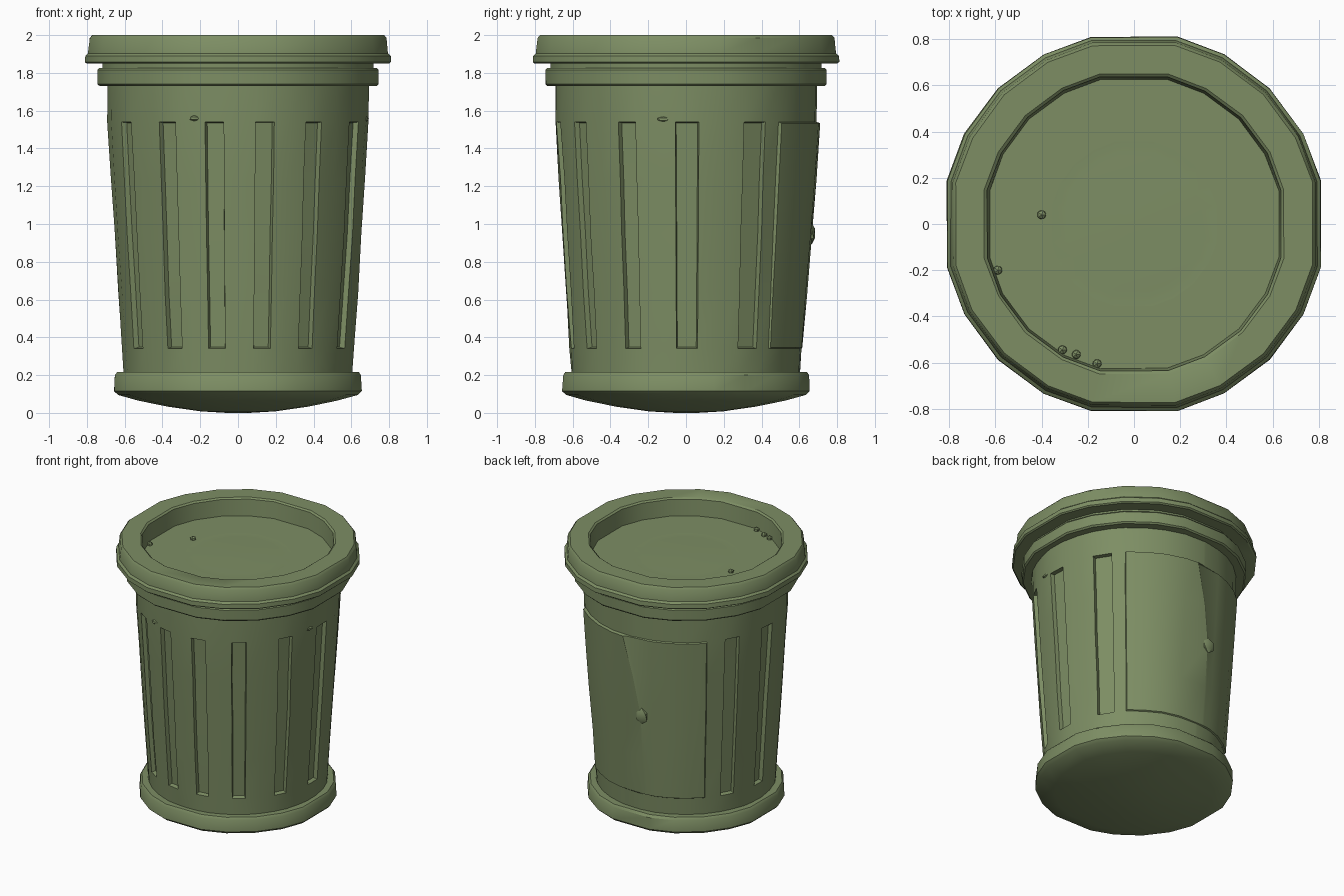
import bpy, bmesh, math, random
from math import radians, cos, sin
from mathutils import Matrix, Vector

random.seed(4)
cube = bpy.data.objects.get("Cube")
if cube:
    bpy.data.objects.remove(cube, do_unlink=True)

green = bpy.data.materials.new("olive green metal")
green.use_nodes = True
COLOUR = (0.205, 0.27, 0.127, 1)
green.diffuse_color = COLOUR
green.node_tree.nodes["Principled BSDF"].inputs["Base Color"].default_value = COLOUR


def finish(bm, name, angle=30):
    """Turn a bmesh into a shaded, coloured object."""
    mesh = bpy.data.meshes.new(name)
    bm.to_mesh(mesh)
    bm.free()
    obj = bpy.data.objects.new(name, mesh)
    bpy.context.collection.objects.link(obj)
    mesh.materials.append(green)
    bpy.ops.object.select_all(action='DESELECT')
    obj.select_set(True)
    bpy.context.view_layer.objects.active = obj
    bpy.ops.object.shade_smooth_by_angle(angle=radians(angle))
    return obj


def ring_stack(bm, profile, angles, jitter=0.0):
    """Stack rings of (radius, height) and cap both ends."""
    rings = []
    for r, z in profile:
        rings.append([bm.verts.new(((r + random.uniform(-jitter, jitter)) * cos(radians(a)),
                                    (r + random.uniform(-jitter, jitter)) * sin(radians(a)), z))
                      for a in angles])
    n = len(angles)
    for low, high in zip(rings, rings[1:]):
        for i in range(n):
            bm.faces.new((low[i], low[(i + 1) % n], high[(i + 1) % n], high[i]))
    bm.faces.new(rings[0][::-1])
    bm.faces.new(rings[-1])
    bmesh.ops.recalc_face_normals(bm, faces=bm.faces)


def azimuth(point):
    return math.degrees(math.atan2(point.y, point.x)) % 360


# Uneven twenty-sided outline shared by the lid, rim and base
outline = [q * 90 + a for q in range(4) for a in (13, 28, 45, 62, 77)]

# Base ring with bulging underside
bm = bmesh.new()
ring_stack(bm, [(0.06, 0), (0.2, 0.008), (0.38, 0.033), (0.54, 0.065), (0.65, 0.095), (0.672, 0.115),
                (0.668, 0.2), (0.655, 0.217), (0.58, 0.217)], outline, 0.002)
finish(bm, "base_ring", 35)

# Tapered body with recessed slots (direction, half width) and a repair panel at the back
slots = [(152, 4.5), (178, 4.5), (211, 4.2), (237, 4.2), (259.5, 4.2), (282, 4.2),
         (305.5, 4.2), (333, 4.2), (360.5, 5.2), (392, 5.5)]
PANEL_START, TEAR, PANEL_END = 45, 93, 137
columns = [s + side * half for s, half in slots for side in (-1, 1)]
columns += [(a[0] + b[0]) / 2 for a, b in zip(slots, slots[1:])]
columns += [PANEL_START, 56, 68, 80, TEAR, TEAR + 1.5, 105, 115, 126, PANEL_END]
columns = sorted(c % 360 for c in columns)
bm = bmesh.new()
ring_stack(bm, [(0.606, 0.2), (0.615, 0.34), (0.636, 0.64), (0.655, 0.95),
                (0.673, 1.24), (0.691, 1.54), (0.694, 1.75)], columns, 0.003)
wall = [f for f in bm.faces if len(f.verts) == 4
        and 0.34 < f.calc_center_median().z < 1.54]
slot_faces = [f for f in wall
              if any(abs((azimuth(f.calc_center_median()) - s + 180) % 360 - 180) < half - 1
                     for s, half in slots)]
panel = [f for f in wall if PANEL_START < azimuth(f.calc_center_median()) < PANEL_END]
bmesh.ops.inset_region(bm, faces=slot_faces, thickness=0.006, depth=-0.028, use_even_offset=True)
bmesh.ops.inset_region(bm, faces=panel, thickness=0.006, depth=0.009, use_even_offset=True)

# Upper part of the panel lifts away from the wall along a ragged edge
for v in {v for f in panel for v in f.verts}:
    a = azimuth(v.co)
    if a < TEAR + 0.75:
        lift = 0.01 * min(1, max(0, (v.co.z - 0.6) / 0.4))
        v.co += Vector((v.co.x, v.co.y, 0)).normalized() * lift
    if TEAR - 1 < a < TEAR + 2.5:
        turn = min(5, 20 * (1.28 - v.co.z))
        v.co.rotate(Matrix.Rotation(radians(turn), 3, 'Z'))
finish(bm, "body", 25)

# Rim band round the top of the body
bm = bmesh.new()
ring_stack(bm, [(0.66, 1.73), (0.752, 1.73), (0.763, 1.74), (0.763, 1.815),
                (0.753, 1.827), (0.67, 1.827)], outline, 0.002)
finish(bm, "rim_band", 35)

# Neck closing the gap under the lid
bm = bmesh.new()
ring_stack(bm, [(0.69, 1.8), (0.735, 1.827), (0.735, 1.87)], outline)
finish(bm, "lid_neck", 35)

# Lid with flared lip, raised rim and sunken centre
bm = bmesh.new()
ring_stack(bm, [(0.69, 1.85), (0.822, 1.85), (0.832, 1.858), (0.83, 1.89), (0.815, 1.903),
                (0.805, 1.985), (0.793, 2), (0.665, 2), (0.653, 1.99), (0.642, 1.87),
                (0.625, 1.862), (0.3, 1.872), (0.05, 1.875)], outline, 0.002)
finish(bm, "lid", 35)


# Small chips of loose paint
def chip(name, location, size):
    bm = bmesh.new()
    bmesh.ops.create_icosphere(bm, subdivisions=1, radius=1)
    bmesh.ops.scale(bm, vec=size, verts=bm.verts)
    bmesh.ops.translate(bm, vec=Vector(location), verts=bm.verts)
    finish(bm, name)


for i, (x, y) in enumerate([(-0.4, 0.04), (-0.59, -0.2), (-0.31, -0.545), (-0.25, -0.565), (-0.16, -0.605)]):
    chip(f"lid_chip_{i + 1}", (x, y, 1.875), (0.022, 0.022, 0.02))
chip("side_chip", (0.68, -0.12, 1.555), (0.014, 0.035, 0.014))
chip("front_chip", (-0.23, -0.65, 1.56), (0.03, 0.014, 0.016))
chip("back_chip", (-0.1, 0.665, 0.95), (0.05, 0.02, 0.06))
